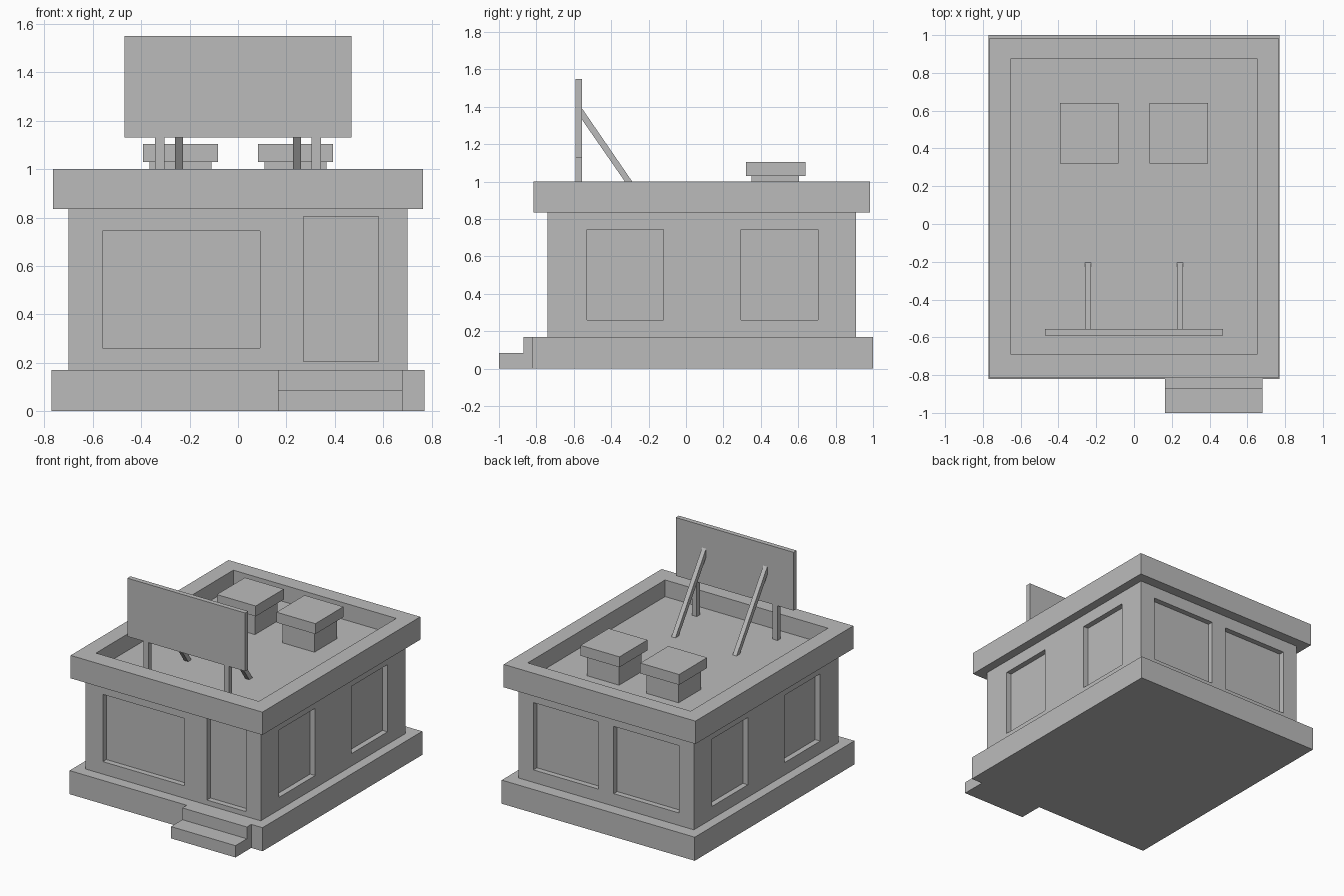
import bpy
import bmesh
from math import atan2
from mathutils import Matrix, Vector

cube = bpy.data.objects.get("Cube")
if cube:
    bpy.data.objects.remove(cube, do_unlink=True)

grey = bpy.data.materials.new("plain grey")
grey.use_nodes = True
grey.diffuse_color = (0.5, 0.5, 0.5, 1)
grey.node_tree.nodes["Principled BSDF"].inputs["Base Color"].default_value = (0.5, 0.5, 0.5, 1)


def add_box(bm, x, y, z):
    """Add a box given its (low, high) range on each axis."""
    centre = Vector([(a + b) / 2 for a, b in (x, y, z)])
    size = [b - a for a, b in (x, y, z)]
    bmesh.ops.create_cube(bm, size=1, matrix=Matrix.Translation(centre) @ Matrix.Diagonal((*size, 1)))


def finish(name, bm):
    mesh = bpy.data.meshes.new(name)
    bm.to_mesh(mesh)
    bm.free()
    mesh.materials.append(grey)
    obj = bpy.data.objects.new(name, mesh)
    bpy.context.collection.objects.link(obj)
    return obj


def boxes(name, *ranges):
    bm = bmesh.new()
    for r in ranges:
        add_box(bm, *r)
    return finish(name, bm)


def cut(target, *ranges):
    """Carve box-shaped recesses out of the target."""
    cutter = boxes("recess_cutter", *ranges)
    cutter.hide_render = True
    mod = target.modifiers.new("recesses", 'BOOLEAN')
    mod.operation = 'DIFFERENCE'
    mod.solver = 'EXACT'
    mod.object = cutter
    bpy.context.view_layer.objects.active = target
    bpy.ops.object.modifier_apply(modifier=mod.name)
    bpy.data.objects.remove(cutter, do_unlink=True)


# Foundation and entrance steps
boxes("foundation", ((-0.77, 0.77), (-0.82, 1.0), (0, 0.17)))
boxes("lower_step", ((0.165, 0.68), (-1.0, -0.87), (0, 0.085)))
boxes("upper_step", ((0.165, 0.68), (-0.87, -0.82), (0, 0.17)))

# Walls with recessed windows and door
WX, FRONT, BACK, DEPTH = 0.70, -0.74, 0.91, 0.04
sill = (0.26, 0.745)
walls = boxes("walls", ((-WX, WX), (FRONT, BACK), (0.17, 0.84)))
front_in = (FRONT - 0.1, FRONT + DEPTH)
recesses = [((-0.56, 0.09), front_in, sill), ((0.27, 0.58), front_in, (0.205, 0.805))]
for x in ((-0.58, -0.06), (0.06, 0.58)):
    recesses.append((x, (BACK - DEPTH, BACK + 0.1), sill))
for y in ((-0.53, -0.12), (0.295, 0.705)):
    recesses.append(((WX - DEPTH, WX + 0.1), y, sill))
    recesses.append(((-WX - 0.1, DEPTH - WX), y, sill))
cut(walls, *recesses)

# Roof slab with a sunken deck inside the parapet
ROOF = 0.88
parapet = boxes("roof_parapet", ((-0.765, 0.765), (-0.815, 0.985), (0.835, 1.0)))
cut(parapet, ((-0.65, 0.65), (-0.69, 0.875), (ROOF, 1.2)))

# Sign board
boxes("sign_board", ((-0.47, 0.47), (-0.59, -0.555), (1.13, 1.55)))

# Paired rooftop parts
for side, s in (("left", 1), ("right", -1)):
    def across(a, b):
        return tuple(sorted((s * a, s * b)))

    boxes(side + "_vent_base", (across(0.11, 0.365), (0.35, 0.605), (ROOF, 1.03)))
    boxes(side + "_vent_cap", (across(0.083, 0.393), (0.32, 0.64), (1.03, 1.105)))
    boxes(side + "_sign_post", (across(0.303, 0.342), (-0.59, -0.555), (ROOF, 1.13)))

    # Diagonal brace, extruded from its side profile
    bm = bmesh.new()
    profile = [(-0.555, 1.33), (-0.243, ROOF), (-0.205, ROOF), (-0.555, 1.39)]
    x0, x1 = across(0.228, 0.26)
    face = bm.faces.new([bm.verts.new((x0, y, z)) for y, z in profile])
    new = bmesh.ops.extrude_face_region(bm, geom=[face])["geom"]
    bmesh.ops.translate(bm, vec=(x1 - x0, 0, 0), verts=[v for v in new if isinstance(v, bmesh.types.BMVert)])
    bmesh.ops.recalc_face_normals(bm, faces=bm.faces)
    finish(side + "_sign_brace", bm)
